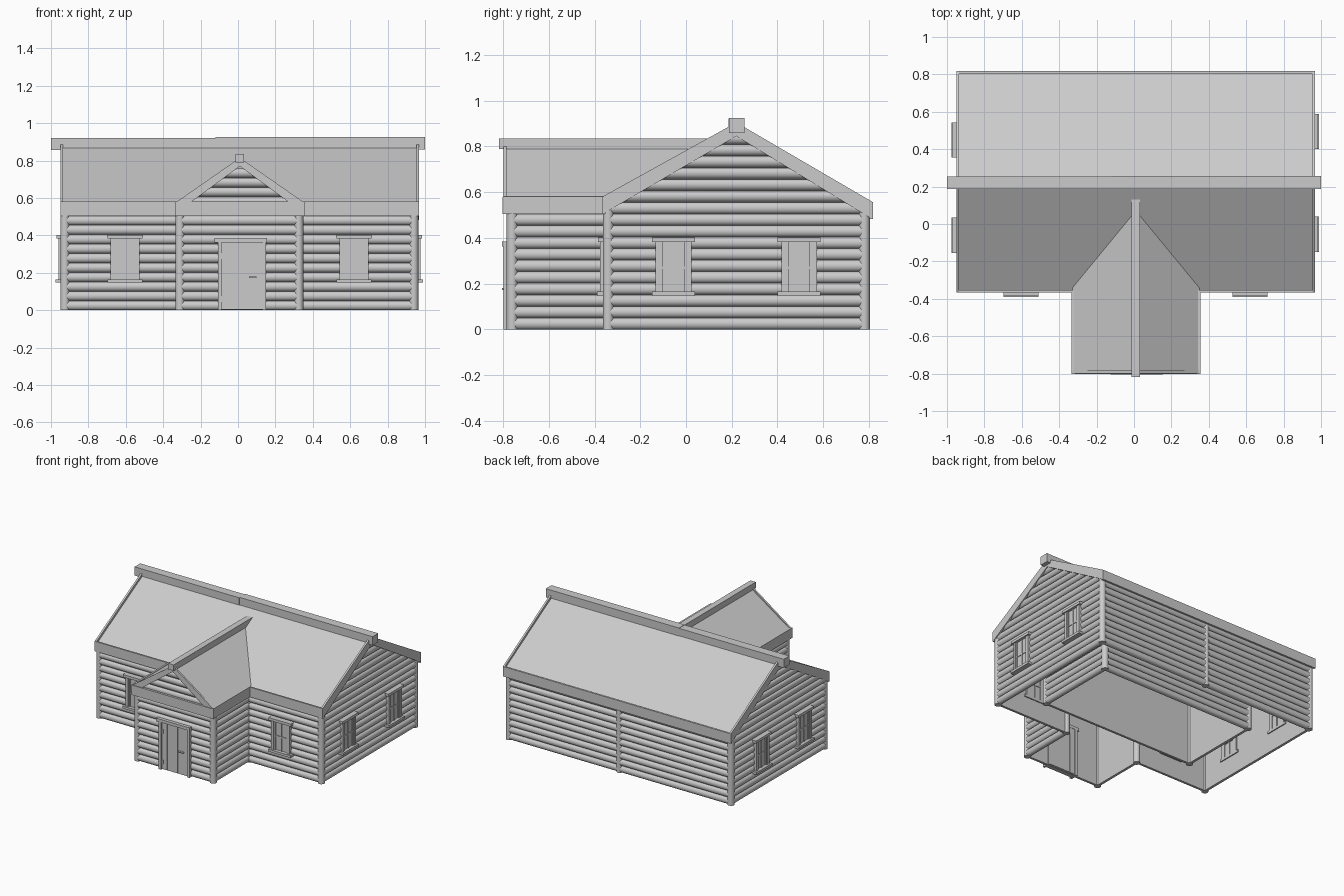
import bpy, bmesh, math

if "Cube" in bpy.data.objects:
    bpy.data.objects.remove(bpy.data.objects["Cube"])

mat = bpy.data.materials.new("plain grey")
mat.diffuse_color = (0.6, 0.6, 0.6, 1)
mat.use_nodes = True
mat.node_tree.nodes["Principled BSDF"].inputs["Base Color"].default_value = mat.diffuse_color


def make(name, verts, faces, smooth=False):
    me = bpy.data.meshes.new(name)
    me.from_pydata(verts, [], faces)
    bm = bmesh.new()
    bm.from_mesh(me)
    bmesh.ops.recalc_face_normals(bm, faces=bm.faces)
    bm.to_mesh(me)
    bm.free()
    me.materials.append(mat)
    ob = bpy.data.objects.new(name, me)
    bpy.context.collection.objects.link(ob)
    if smooth:
        bpy.ops.object.select_all(action='DESELECT')
        ob.select_set(True)
        bpy.context.view_layer.objects.active = ob
        bpy.ops.object.shade_smooth_by_angle(angle=math.radians(40))
    return ob


BOX = [(0, 1, 3, 2), (4, 5, 7, 6), (0, 1, 5, 4), (2, 3, 7, 6), (0, 2, 6, 4), (1, 3, 7, 5)]


def box(name, x, y, z):
    make(name, [(a, b, c) for a in x for b in y for c in z], BOX)


def to_world(axis, plane, out, u, d, z):
    """u runs along the wall, d points outward from it."""
    return (u, plane + out * d, z) if axis == 'x' else (plane + out * d, u, z)


def wall_box(name, wall, u, d, z):
    make(name, [to_world(*wall, a, b, c) for a in u for b in d for c in z], BOX)


def prism(name, axis, pts, lo, hi):
    """Extrude a (u, z) outline lying in a wall plane."""
    n = len(pts)
    verts = [to_world(axis, 0, 1, u, d, z) for d in (lo, hi) for u, z in pts]
    faces = [tuple(range(n)), tuple(range(n, 2 * n))]
    faces += [(i, (i + 1) % n, n + (i + 1) % n, n + i) for i in range(n)]
    make(name, verts, faces)


def log_wall(name, wall, span, count):
    """Stack of half-round logs with a flat inside; span(z) gives both ends."""
    verts, faces, step, seg = [], [], 0.0505, 8
    for i in range(count):
        z0 = i * step
        prof = [(0.022 * math.sin(math.pi * k / seg),
                 z0 + step / 2 * (1 - math.cos(math.pi * k / seg))) for k in range(seg + 1)]
        prof += [(-0.012, z0 + step), (-0.012, z0)]
        n, b = len(prof), len(verts)
        for end in (0, 1):
            verts += [to_world(*wall, span(z)[end], d, z) for d, z in prof]
        faces += [tuple(range(b, b + n)), tuple(range(b + n, b + 2 * n))]
        faces += [(b + k, b + (k + 1) % n, b + n + (k + 1) % n, b + n + k) for k in range(n)]
    make(name, verts, faces, True)


def post(name, x, y, h=0.52, r=0.024, n=16):
    ring = [(x + r * math.cos(2 * math.pi * k / n), y + r * math.sin(2 * math.pi * k / n)) for k in range(n)]
    verts = [(a, b, z) for z in (0, h) for a, b in ring]
    faces = [tuple(range(n)), tuple(range(n, 2 * n))]
    faces += [(k, (k + 1) % n, n + (k + 1) % n, n + k) for k in range(n)]
    make(name, verts, faces, True)


def window(name, wall, c):
    back = -0.02
    for s in (-1, 1):
        wall_box(name + "_jamb", wall, (c + s * 0.058, c + s * 0.078), (back, 0.036), (0.16, 0.39))
        wall_box(name + "_sash_side", wall, (c + s * 0.046, c + s * 0.058), (back, 0.031), (0.165, 0.385))
    wall_box(name + "_head", wall, (c - 0.094, c + 0.094), (back, 0.045), (0.383, 0.403))
    wall_box(name + "_sill", wall, (c - 0.094, c + 0.094), (back, 0.05), (0.147, 0.165))
    wall_box(name + "_pane", wall, (c - 0.06, c + 0.06), (-0.015, 0.024), (0.165, 0.385))
    wall_box(name + "_mullion", wall, (c - 0.005, c + 0.005), (back, 0.029), (0.165, 0.385))
    wall_box(name + "_crossbar", wall, (c - 0.046, c + 0.046), (back, 0.029), (0.265, 0.275))


# main plan lines
XL, XR, YF, YB = -0.925, 0.94, -0.34, 0.78
PL, PR, PF = -0.31, 0.325, -0.76
CX, RY = 0.01, 0.22
FRONT, BACK = ('x', YF, -1), ('x', YB, 1)
LEFT, RIGHT, PORCH = ('y', XL, -1), ('y', XR, 1), ('x', PF, -1)


def gable_span(z):
    k = max(0, 0.865 - z)
    return max(YF, RY - k * 1.75), min(YB, RY + k * 1.72)


def porch_span(z):
    k = max(0, 0.785 - z)
    return max(PL, CX - k * 1.42), min(PR, CX + k * 1.42)


# log walls
log_wall("front_wall_left", FRONT, lambda z: (XL, PL), 10)
log_wall("front_wall_right", FRONT, lambda z: (PR, XR), 10)
log_wall("back_wall", BACK, lambda z: (XL, XR), 10)
log_wall("left_gable_wall", LEFT, gable_span, 17)
log_wall("right_gable_wall", RIGHT, gable_span, 17)
log_wall("porch_front_wall", PORCH, porch_span, 15)
log_wall("porch_left_wall", ('y', PL, -1), lambda z: (PF, YF), 10)
log_wall("porch_right_wall", ('y', PR, 1), lambda z: (PF, YF), 10)

# inner room, seen through the open underside
IL, IR, IF, IB = -0.6, 0.69, -0.12, 0.51
for nm, wall, ends in (("front", ('x', IF, -1), (IL, IR)), ("back", ('x', IB, 1), (IL, IR)),
                       ("left", ('y', IL, -1), (IF, IB)), ("right", ('y', IR, 1), (IF, IB))):
    log_wall("inner_wall_" + nm, wall, lambda z, e=ends: e, 10)

# round corner posts
for x, y in ((XL, YF), (XR, YF), (XL, YB), (XR, YB), (CX, YB), (PL, YF), (PR, YF), (PL, PF), (PR, PF),
             (IL, IF), (IR, IF), (IL, IB), (IR, IB)):
    post("corner_post", x, y)

# main roof, rake boards, fascias and ridge beam
prism("main_roof", 'y', [(-0.355, 0.565), (RY, 0.885), (0.805, 0.545),
                         (0.805, 0.525), (RY, 0.865), (-0.355, 0.545)], -0.94, 0.96)
rake = [(-0.363, 0.505), (-0.363, 0.582), (RY, 0.905), (0.815, 0.558), (0.815, 0.482), (RY, 0.845)]
prism("rake_board_left", 'y', rake, -0.95, -0.936)
prism("rake_board_right", 'y', rake, 0.954, 0.968)
box("front_fascia_left", (-0.95, -0.325), (-0.365, -0.352), (0.505, 0.58))
box("front_fascia_right", (0.345, 0.968), (-0.365, -0.352), (0.505, 0.58))
box("back_fascia", (-0.95, 0.968), (0.803, 0.818), (0.482, 0.557))
box("ridge_beam_left", (-1.0, -0.12), (0.186, 0.254), (0.856, 0.922))
box("ridge_beam_right", (-0.12, 1.0), (0.188, 0.256), (0.859, 0.925))

# porch roof
for side, e in (("left", -0.33), ("right", 0.35)):
    top = [(e, -0.79, 0.572), (CX, -0.79, 0.802), (CX, 0.085, 0.802), (e, -0.33, 0.572)]
    make("porch_roof_" + side, top + [(x, y, z - 0.02) for x, y, z in top],
         [(0, 1, 2, 3), (4, 5, 6, 7), (0, 1, 5, 4), (1, 2, 6, 5), (2, 3, 7, 6), (3, 0, 4, 7)])
prism("porch_rake_boards", 'x', [(-0.335, 0.575), (CX, 0.815), (0.355, 0.575),
                                 (0.275, 0.575), (CX, 0.77), (-0.255, 0.575)], -0.798, -0.784)
box("porch_front_fascia", (-0.335, 0.355), (-0.803, -0.787), (0.505, 0.58))
box("porch_left_fascia", (-0.335, -0.321), (-0.80, -0.352), (0.505, 0.582))
box("porch_right_fascia", (0.341, 0.355), (-0.80, -0.352), (0.505, 0.582))
box("porch_ridge_beam", (-0.014, 0.032), (-0.818, 0.13), (0.79, 0.836))

# windows
for c in (-0.605, 0.62):
    window("front_window", FRONT, c)
for c in (-0.055, 0.495):
    window("right_window", RIGHT, c)
for c in (-0.06, 0.45):
    window("left_window", LEFT, c)

# plank door with frame, hinges and latch
for i in range(5):
    u = -0.085 + i * 0.044
    wall_box("door_plank", PORCH, (u, u + 0.0425), (-0.02, 0.03), (0.005, 0.362))
wall_box("door_core", PORCH, (-0.09, 0.138), (-0.016, 0.028), (0.003, 0.362))
wall_box("door_jamb_left", PORCH, (-0.108, -0.088), (-0.022, 0.038), (0, 0.365))
wall_box("door_jamb_right", PORCH, (0.135, 0.15), (-0.022, 0.038), (0, 0.365))
wall_box("door_head", PORCH, (-0.125, 0.155), (-0.022, 0.045), (0.362, 0.385))
for z in (0.06, 0.29):
    wall_box("door_hinge", PORCH, (-0.09, -0.075), (0.028, 0.036), (z - 0.015, z + 0.015))
wall_box("door_latch", PORCH, (0.06, 0.1), (0.028, 0.045), (0.173, 0.181))
